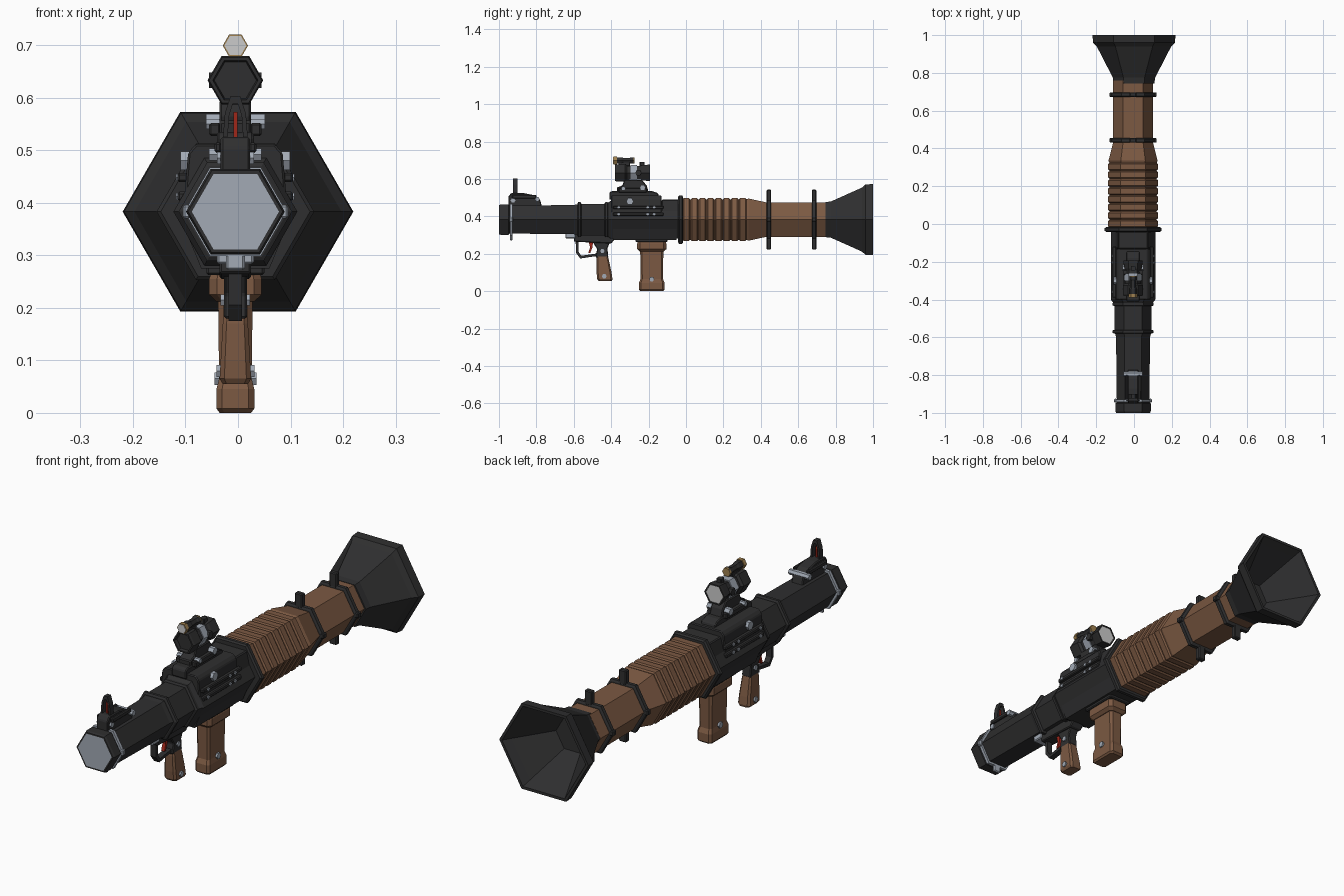
import bpy, bmesh, math
from mathutils import Vector

CX, CZ = -0.005, 0.383   # bore axis


def material(name, rgb):
    m = bpy.data.materials.new(name)
    m.diffuse_color = (*rgb, 1)
    return m


DARK = material("dark_metal", (0.028, 0.028, 0.029))
WOOD = material("wood", (0.20, 0.10, 0.055))
STEEL = material("steel", (0.36, 0.40, 0.46))
GLASS = material("glass", (0.55, 0.55, 0.55))
RED = material("red", (0.35, 0.02, 0.01))
BRASS = material("brass", (0.35, 0.22, 0.08))


def skin(name, rings, mat, bevel=0, closed=False):
    """Bridge rings of equal point count; cap the ends or close the loop."""
    bm = bmesh.new()
    vs = [[bm.verts.new(p) for p in r] for r in rings]
    n = len(vs[0])
    pairs = list(zip(vs, vs[1:])) + ([(vs[-1], vs[0])] if closed else [])
    for a, b in pairs:
        for i in range(n):
            j = (i + 1) % n
            bm.faces.new((a[i], a[j], b[j], b[i]))
    if not closed:
        bm.faces.new(vs[0])
        bm.faces.new(vs[-1])
    bmesh.ops.recalc_face_normals(bm, faces=bm.faces)
    me = bpy.data.meshes.new(name)
    bm.to_mesh(me)
    bm.free()
    ob = bpy.data.objects.new(name, me)
    bpy.context.collection.objects.link(ob)
    me.materials.append(mat)
    if bevel:
        mod = ob.modifiers.new("bevel", 'BEVEL')
        mod.width, mod.segments = bevel, 1
    return ob


def tube(name, profile, mat, cx=CX, cz=CZ, sides=6):
    """Six-sided lathe along y from (y, radius) points."""
    ang = [2 * math.pi * i / sides for i in range(sides)]
    return skin(name, [[(cx + r * math.cos(a), y, cz + r * math.sin(a)) for a in ang]
                       for y, r in profile], mat)


def plate(name, x0, x1, yz, mat, bevel=0):
    """Side profile in y, z extruded across x."""
    return skin(name, [[(CX + x, y, z) for y, z in yz] for x in (x0, x1)], mat, bevel)


def box(name, x0, x1, y0, y1, z0, z1, mat, bevel=0.004):
    return plate(name, x0, x1, [(y0, z0), (y1, z0), (y1, z1), (y0, z1)], mat, bevel)


def extrude(name, y0, y1, half, mat, bevel=0):
    """Mirrored x, z half section extruded along y."""
    sec = half + [(-x, z) for x, z in reversed(half)]
    return skin(name, [[(CX + x, y, z) for x, z in sec] for y in (y0, y1)], mat, bevel)


def stack(name, levels, mat, c=0.3):
    """Chamfered rectangles (z, y centre, half x, half y) lofted upward."""
    rings = []
    for z, y, hx, hy in levels:
        k = c * min(hx, hy)
        q = [(hx, hy - k), (hx - k, hy)]
        pts = q + [(-a, b) for a, b in reversed(q)]
        pts += [(-a, -b) for a, b in pts]
        rings.append([(CX + a, y + b, z) for a, b in pts])
    return skin(name, rings, mat)


def bolt(name, x0, x1, y, z, r, mat=STEEL, sides=6):
    ang = [2 * math.pi * i / sides for i in range(sides)]
    return plate(name, x0, x1, [(y + r * math.cos(a), z + r * math.sin(a)) for a in ang], mat)


# Front barrel and muzzle
tube("muzzle", [(-0.985, 0.083), (-1, 0.083), (-1, 0.09), (-0.99, 0.094),
                (-0.95, 0.094), (-0.945, 0.088)], DARK)
tube("muzzle_plug", [(-1.0, 0.083), (-0.98, 0.083)], STEEL)
tube("front_barrel", [(-0.95, 0.086), (-0.6, 0.09), (-0.57, 0.097), (-0.4, 0.097)], DARK)
for y in (-0.57, -0.425):
    tube("barrel_ring", [(y - 0.01, 0.1), (y - 0.006, 0.108), (y + 0.006, 0.108), (y + 0.01, 0.1)], DARK)
tube("muzzle_clamp", [(-0.942, 0.097), (-0.928, 0.097)], STEEL)
box("clamp_tab", -0.018, 0.018, -0.942, -0.928, 0.272, 0.31, STEEL)
for s in (-1, 1):
    box("clamp_lug", s * 0.085, s * 0.1, -0.945, -0.925, 0.37, 0.396, STEEL)

# Receiver
tube("receiver", [(-0.43, 0.095), (-0.4, 0.118), (-0.03, 0.118)], DARK)
tube("receiver_collar", [(-0.042, 0.142), (-0.036, 0.15), (-0.022, 0.15), (-0.016, 0.142)], DARK)
extrude("top_housing", -0.4, -0.13, [(0.098, 0.40), (0.09, 0.495), (0.075, 0.512)], DARK, 0.004)
extrude("top_housing_step", -0.13, -0.04, [(0.098, 0.40), (0.078, 0.49)], DARK, 0.004)
extrude("lower_housing", -0.39, -0.05, [(0.1, 0.36), (0.065, 0.275)], DARK)
plate("scope_rail", -0.035, 0.035, [(-0.41, 0.49), (-0.14, 0.49), (-0.15, 0.525),
                                    (-0.18, 0.535), (-0.4, 0.535), (-0.41, 0.525)], DARK, 0.004)
for s in (-1, 1):
    for z in (0.412, 0.448):
        box("side_rail", s * 0.09, s * 0.11, -0.39, -0.12, z - 0.009, z + 0.009, DARK)
        for y in (-0.36, -0.205, -0.17):
            bolt("side_bolt", s * 0.107, s * 0.113, y, z, 0.008)
    bolt("housing_knob", s * 0.08, s * 0.104, -0.3, 0.48, 0.02)

# Wooden shroud with stepped ribs, then the rear tube
ribs = [(-0.02, 0.118)]
for i in range(8):
    y = -0.018 + 0.043 * i
    ribs += [(y, 0.125), (y + 0.006, 0.132), (y + 0.034, 0.132), (y + 0.04, 0.125)]
ribs += [(0.335, 0.13), (0.43, 0.106), (0.76, 0.106)]
tube("wood_shroud", ribs, WOOD)

# Sling bands with upper and lower tabs
for y in (0.443, 0.685):
    tube("band", [(y - 0.012, 0.112), (y - 0.008, 0.121), (y + 0.008, 0.121), (y + 0.012, 0.112)], DARK)
    for s in (-1, 1):
        box("band_tab", -0.018, 0.018, y - 0.012, y + 0.012, CZ + s * 0.095, CZ + s * 0.16, DARK)
        box("band_lug", s * 0.105, s * 0.125, y - 0.012, y + 0.012, CZ - 0.012, CZ + 0.012, DARK)

# Rear exhaust flare, hollow
tube("exhaust_flare", [(0.745, 0.108), (0.775, 0.112), (0.94, 0.197), (0.96, 0.217), (1.0, 0.2195),
                       (1.0, 0.206), (0.965, 0.185), (0.80, 0.08)], DARK, cx=0)

# Main wooden foregrip
stack("foregrip", [(0.0, -0.183, 0.03, 0.06), (0.008, -0.183, 0.036, 0.069), (0.045, -0.183, 0.036, 0.069),
                   (0.065, -0.183, 0.031, 0.06), (0.23, -0.183, 0.033, 0.062)], WOOD)
stack("foregrip_collar", [(0.212, -0.183, 0.036, 0.064), (0.225, -0.183, 0.05, 0.078),
                          (0.255, -0.183, 0.05, 0.078), (0.27, -0.183, 0.045, 0.072)], WOOD)
box("foregrip_mount", -0.055, 0.055, -0.27, -0.1, 0.262, 0.295, DARK)
bolt("foregrip_bolt", -0.04, 0.04, -0.183, 0.065, 0.014)

# Pistol grip, trigger and guard
stack("pistol_grip", [(0.055, -0.432, 0.024, 0.036), (0.065, -0.434, 0.03, 0.041), (0.1, -0.438, 0.028, 0.04),
                      (0.17, -0.446, 0.024, 0.033), (0.185, -0.447, 0.022, 0.03)], WOOD)
bolt("pistol_bolt", -0.036, 0.036, -0.437, 0.08, 0.013)
plate("grip_neck", -0.022, 0.022, [(-0.485, 0.18), (-0.415, 0.18), (-0.42, 0.23), (-0.405, 0.265),
                                   (-0.5, 0.265), (-0.475, 0.225)], DARK, 0.004)
bolt("neck_bolt", -0.028, 0.028, -0.447, 0.215, 0.012)
plate("trigger_housing", -0.03, 0.03, [(-0.6, 0.265), (-0.4, 0.255), (-0.37, 0.29), (-0.37, 0.32),
                                       (-0.6, 0.32)], DARK, 0.004)
box("housing_front_pad", -0.035, 0.035, -0.645, -0.59, 0.283, 0.315, STEEL)
plate("trigger", -0.008, 0.008, [(-0.52, 0.265), (-0.497, 0.265), (-0.5, 0.235), (-0.512, 0.205),
                                 (-0.522, 0.205), (-0.513, 0.235)], RED)
outer = [(-0.59, 0.27), (-0.588, 0.205), (-0.565, 0.175), (-0.5, 0.185), (-0.47, 0.19)]
inner = [(-0.47, 0.203), (-0.503, 0.198), (-0.56, 0.19), (-0.574, 0.21), (-0.575, 0.27)]
plate("trigger_guard", -0.013, 0.013, outer + inner, DARK)

# Front sight
plate("front_sight_base", -0.028, 0.028, [(-0.95, 0.45), (-0.77, 0.45), (-0.78, 0.49), (-0.82, 0.515),
                                          (-0.87, 0.525), (-0.935, 0.525), (-0.95, 0.505)], DARK, 0.004)
for y, z, w in ((-0.795, 0.492, 0.05), (-0.925, 0.485, 0.035)):
    bolt("sight_pin", -w, w, y, z, 0.013)
for s in (-1, 1):
    box("sight_side_bar", s * 0.026, s * 0.04, -0.93, -0.80, 0.495, 0.515, DARK)
arch = [(0.024, 0.52), (0.02, 0.57), (0.009, 0.603)]
hole = [(0.015, 0.52), (0.012, 0.565), (0.005, 0.588)]
section = arch + [(-x, z) for x, z in reversed(arch)] + [(-x, z) for x, z in hole] + hole[::-1]
skin("front_sight_arch", [[(CX + x, y, z) for x, z in section] for y in (-0.925, -0.9)], DARK)
box("front_sight_post", -0.004, 0.004, -0.917, -0.909, 0.52, 0.573, RED, 0)

# Scope mount
plate("scope_mount", -0.03, 0.03, [(-0.37, 0.53), (-0.2, 0.53), (-0.21, 0.565), (-0.235, 0.595),
                                   (-0.33, 0.595), (-0.34, 0.565), (-0.37, 0.555)], DARK, 0.004)
for s in (-1, 1):
    box("mount_clamp", s * 0.028, s * 0.05, -0.36, -0.21, 0.527, 0.552, DARK)
    bolt("mount_knob", s * 0.025, s * 0.056, -0.232, 0.555, 0.016)
    bolt("mount_screw", s * 0.025, s * 0.056, -0.335, 0.55, 0.011)

# Main scope
SZ = 0.633
tube("scope_body", [(-0.365, 0.04), (-0.38, 0.043), (-0.38, 0.05), (-0.37, 0.053), (-0.325, 0.053), (-0.315, 0.043),
                    (-0.245, 0.041), (-0.235, 0.046), (-0.205, 0.05), (-0.192, 0.05),
                    (-0.192, 0.043), (-0.2, 0.042)], DARK, cz=SZ)
tube("scope_band", [(-0.298, 0.047), (-0.262, 0.047)], STEEL, cz=SZ)
tube("scope_rear_lens", [(-0.21, 0.043), (-0.194, 0.043)], GLASS, cz=SZ)
bolt("scope_turret", -0.05, 0.05, -0.255, SZ, 0.017, DARK)
stack("scope_top_turret", [(0.66, -0.235, 0.012, 0.013), (0.69, -0.235, 0.012, 0.013)], DARK)

# Small sight on top
MZ = 0.699
box("mini_sight_mount", -0.012, 0.012, -0.36, -0.3, 0.668, 0.69, DARK, 0.003)
tube("mini_sight_body", [(-0.375, 0.02), (-0.345, 0.02), (-0.335, 0.016), (-0.3, 0.016), (-0.295, 0.02),
                         (-0.28, 0.02)], DARK, cz=MZ)
tube("mini_sight_front_ring", [(-0.388, 0.024), (-0.37, 0.024)], BRASS, cz=MZ)
tube("mini_sight_rear_ring", [(-0.286, 0.02), (-0.276, 0.02)], BRASS, cz=MZ)
tube("mini_sight_lens", [(-0.39, 0.021), (-0.38, 0.021)], GLASS, cz=MZ)
